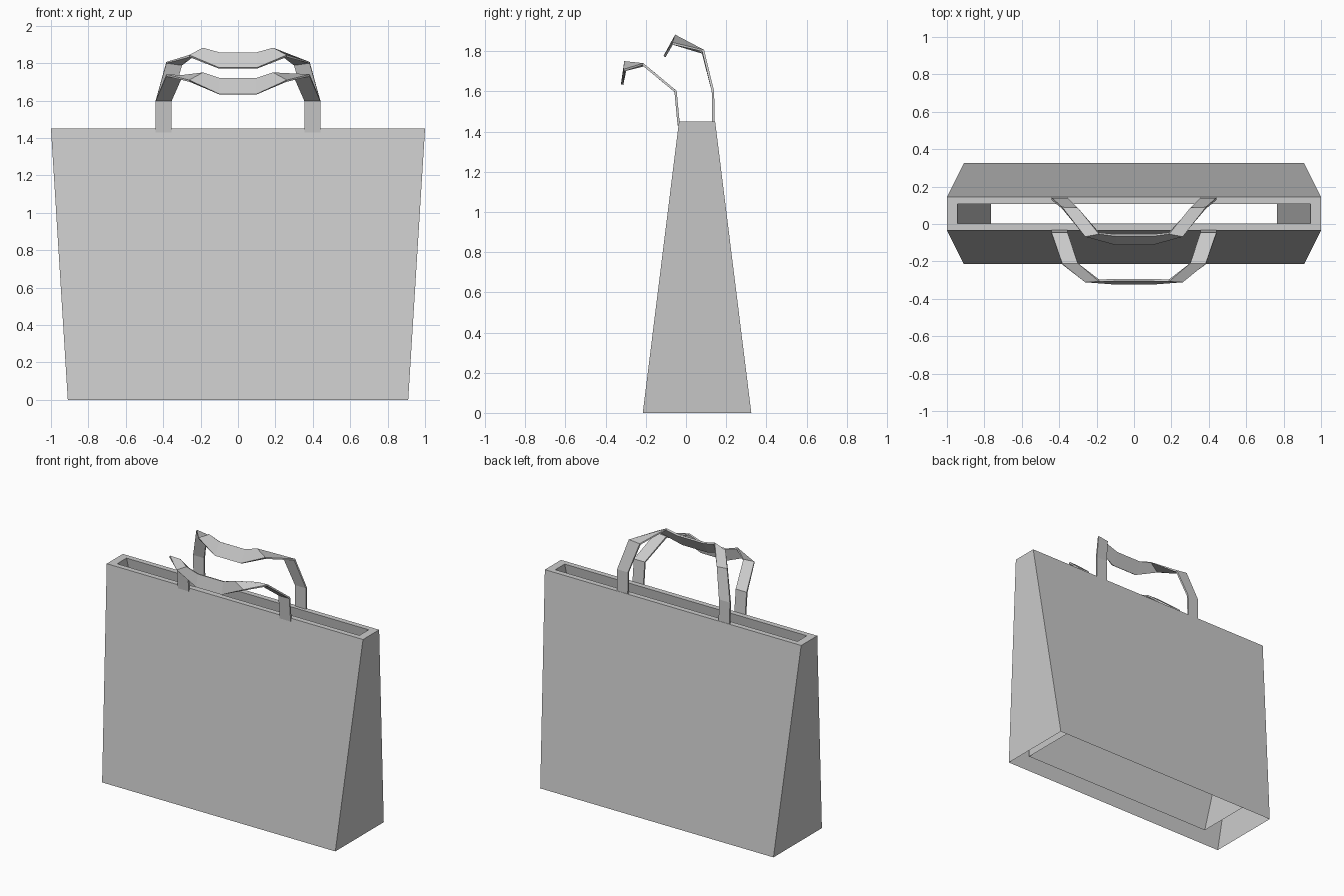
import bpy
import bmesh

cube = bpy.data.objects.get("Cube")
if cube:
    bpy.data.objects.remove(cube, do_unlink=True)

GREY = (0.6, 0.6, 0.6, 1.0)
fabric = bpy.data.materials.new("grey fabric")
fabric.use_nodes = True
fabric.diffuse_color = GREY
fabric.node_tree.nodes["Principled BSDF"].inputs["Base Color"].default_value = GREY


def finish(name, bm):
    """Turn a bmesh into a flat-shaded object."""
    mesh = bpy.data.meshes.new(name)
    bm.to_mesh(mesh)
    bm.free()
    mesh.materials.append(fabric)
    obj = bpy.data.objects.new(name, mesh)
    bpy.context.collection.objects.link(obj)
    return obj


def bridge(bm, a, b, closed):
    """Join two rows of vertices with quads."""
    n = len(a)
    for i in range(n if closed else n - 1):
        j = (i + 1) % n
        bm.faces.new((a[i], a[j], b[j], b[i]))


def make_body():
    """Tapered outer walls, flat rim and lining, open underneath."""
    centre_y = 0.055
    # half width, half depth, height
    rings = [(0.91, 0.27, 0), (1.0, 0.09, 1.45),
             (0.945, 0.052, 1.45), (0.765, 0.232, 0.083)]
    bm = bmesh.new()
    loops = []
    for w, d, z in rings:
        loops.append([bm.verts.new((sx * w, centre_y + sy * d, z))
                      for sx, sy in ((-1, -1), (1, -1), (1, 1), (-1, 1))])
    for a, b in zip(loops, loops[1:]):
        bridge(bm, a, b, True)
    return finish("bag_body", bm)


def make_handle(name, outer, inner):
    """Folded strap from the two edges of its left half, mirrored in x."""
    bm = bmesh.new()
    rows = []
    for edge in (outer, inner):
        path = edge + [(-x, y, z) for x, y, z in reversed(edge)]
        rows.append([bm.verts.new(p) for p in path])
    bridge(bm, rows[0], rows[1], False)
    obj = finish(name, bm)
    strap = obj.modifiers.new("strap thickness", "SOLIDIFY")
    strap.thickness = 0.012
    strap.offset = 0
    return obj


make_body()
make_handle(
    "front_handle",
    [(0.44, -0.036, 1.43), (0.44, -0.052, 1.6), (0.383, -0.215, 1.735),
     (0.26, -0.308, 1.705), (0.1, -0.318, 1.634)],
    [(0.355, -0.036, 1.43), (0.355, -0.052, 1.6), (0.3, -0.21, 1.73),
     (0.187, -0.302, 1.748), (0.1, -0.3, 1.72)])
make_handle(
    "back_handle",
    [(0.44, 0.137, 1.43), (0.44, 0.134, 1.6), (0.383, 0.085, 1.803),
     (0.26, -0.067, 1.838), (0.1, -0.107, 1.773)],
    [(0.355, 0.137, 1.43), (0.355, 0.134, 1.6), (0.3, 0.083, 1.793),
     (0.187, -0.05, 1.878), (0.1, -0.06, 1.855)])
